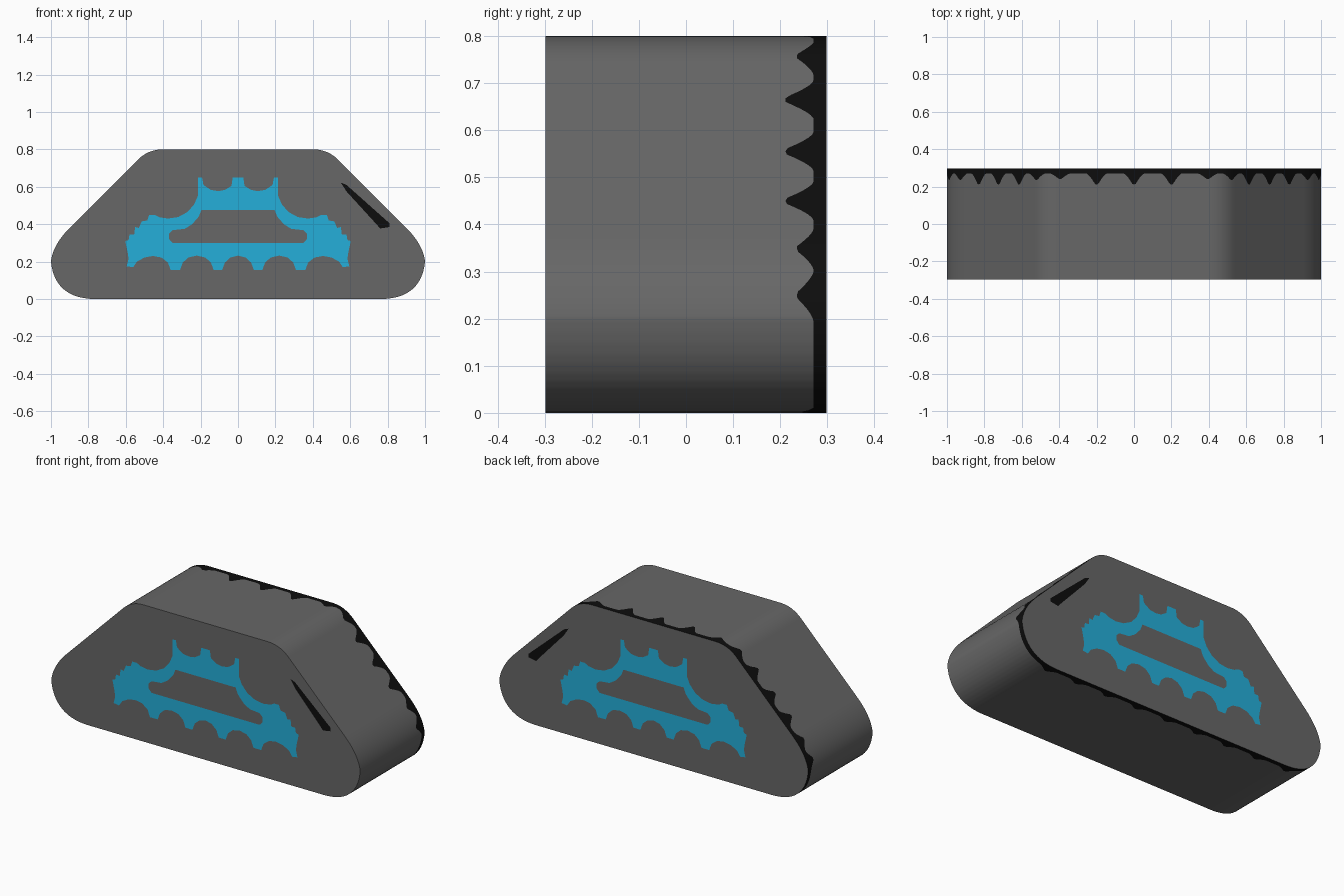
import bpy, bmesh, math
from mathutils import Vector

if "Cube" in bpy.data.objects:
    bpy.data.objects.remove(bpy.data.objects["Cube"])


def material(name, rgb):
    m = bpy.data.materials.new(name)
    m.diffuse_color = (*rgb, 1)
    m.use_nodes = True
    m.node_tree.nodes["Principled BSDF"].inputs["Base Color"].default_value = m.diffuse_color
    return m


GREY = material("dark grey", (0.135, 0.135, 0.135))
BLUE = material("bright blue", (0.018, 0.43, 0.70))
BLACK = material("black", (0.004, 0.004, 0.004))
FRONT, BACK = -0.298, 0.298


def new_object(name, bm, mats):
    me = bpy.data.meshes.new(name)
    bm.to_mesh(me)
    bm.free()
    for m in mats:
        me.materials.append(m)
    ob = bpy.data.objects.new(name, me)
    bpy.context.collection.objects.link(ob)
    return ob


def bezier(a, c, b, n=14):
    a, b, c = Vector(a), Vector(b), Vector(c)
    return [a * (1 - t) ** 2 + c * 2 * t * (1 - t) + b * t * t
            for t in (i / n for i in range(n + 1))]


def mirrored(half):
    """Close a right-hand outline (x, z) by mirroring it over x = 0."""
    half = [Vector(p) for p in half]
    return half + [Vector((-p.x, p.y)) for p in reversed(half) if p.x > 1e-6]


def resample(loop, step):
    out = []
    for a, b in zip(loop, loop[1:] + loop[:1]):
        n = max(1, math.ceil((b - a).length / step))
        out += [a.lerp(b, i / n) for i in range(n)]
    return out


# Body: rounded trapezoid with a ragged black band round the back rim
half = [(0, 0)] + bezier((0.77, 0), (0.98, 0.005), (1, 0.2)) \
    + bezier((1, 0.2), (0.99, 0.29), (0.9, 0.38))[1:] \
    + bezier((0.535, 0.745), (0.48, 0.8), (0.40, 0.8)) + [(0, 0.8)]
outline = resample(mirrored(half), 0.01)

# Band teeth: (x, z, depth), repeated on both sides
teeth = [(0, .8, .06), (.2, .8, .06), (.395, .8, .03), (.52, .755, .035),
         (.615, .665, .06), (.725, .555, .06), (.83, .45, .06),
         (.93, .35, .035), (.99, .25, .035)]
teeth += [(x / 10, 0, .025) for x in (0, 2, 4, 6, 8)]


def band_edge(p):
    d = 0
    for x, z, depth in teeth:
        r = (Vector((abs(p.x), p.y)) - Vector((x, z))).length
        d = max(d, depth * min(1, max(0, 1.15 - r / 0.05)) ** 1.5)
    return 0.271 - d


bm = bmesh.new()
rings = [[bm.verts.new((p.x, y(p), p.y)) for p in outline]
         for y in (lambda p: FRONT, band_edge, lambda p: BACK)]
n = len(outline)
for k in range(2):
    for i in range(n):
        j = (i + 1) % n
        f = bm.faces.new((rings[k][i], rings[k][j], rings[k + 1][j], rings[k + 1][i]))
        f.material_index = k
bm.faces.new(rings[0])
bm.faces.new(rings[2])
bmesh.ops.recalc_face_normals(bm, faces=bm.faces)
body = new_object("body", bm, [GREY, BLACK])
bpy.context.view_layer.objects.active = body
body.select_set(True)
bpy.ops.object.shade_smooth_by_angle(angle=math.radians(30))


def plate(name, loops, mat, y):
    """Flat painted plate; the second loop, if any, is a hole."""
    bm = bmesh.new()
    for loop in loops:
        vs = [bm.verts.new((p[0], y, p[1])) for p in loop]
        for a, b in zip(vs, vs[1:] + vs[:1]):
            bm.edges.new((a, b))
    bmesh.ops.triangle_fill(bm, use_beauty=True, edges=bm.edges[:])
    for f in bm.faces:
        f.normal_update()
        if f.normal.y * y < 0:
            f.normal_flip()
    new_object(name, bm, [mat])


# Toothed emblem ring: right half, top to bottom
ring = [(0, .65), (.028, .65), (.035, .605), (.07, .583), (.105, .577), (.145, .583),
        (.185, .61), (.192, .65), (.215, .65), (.215, .55), (.235, .505), (.27, .465),
        (.32, .438), (.375, .43), (.42, .437), (.445, .45), (.475, .45), (.485, .42),
        (.515, .415), (.53, .38), (.55, .385), (.555, .345), (.58, .345), (.585, .315),
        (.603, .31), (.59, .25), (.585, .215), (.595, .175), (.56, .17), (.54, .2),
        (.50, .222), (.455, .23), (.41, .222), (.375, .195), (.36, .155), (.31, .155),
        (.295, .195), (.265, .222), (.22, .232), (.175, .222), (.145, .195), (.13, .155),
        (.085, .155), (.07, .195), (.04, .222), (0, .232)]
hole = [(0, .477), (.195, .477), (.21, .44), (.245, .40), (.285, .375), (.35, .368),
        (.368, .35), (.368, .32), (.35, .30), (0, .30)]
slash = [(.55, .622), (.58, .61), (.81, .405), (.81, .385), (.76, .377), (.74, .40),
         (.58, .575)]

for side, y in (("front", -0.3), ("back", 0.3)):
    plate(side + "_emblem", [mirrored(ring), mirrored(hole)], BLUE, y)
    plate(side + "_slash", [slash], BLACK, y)
